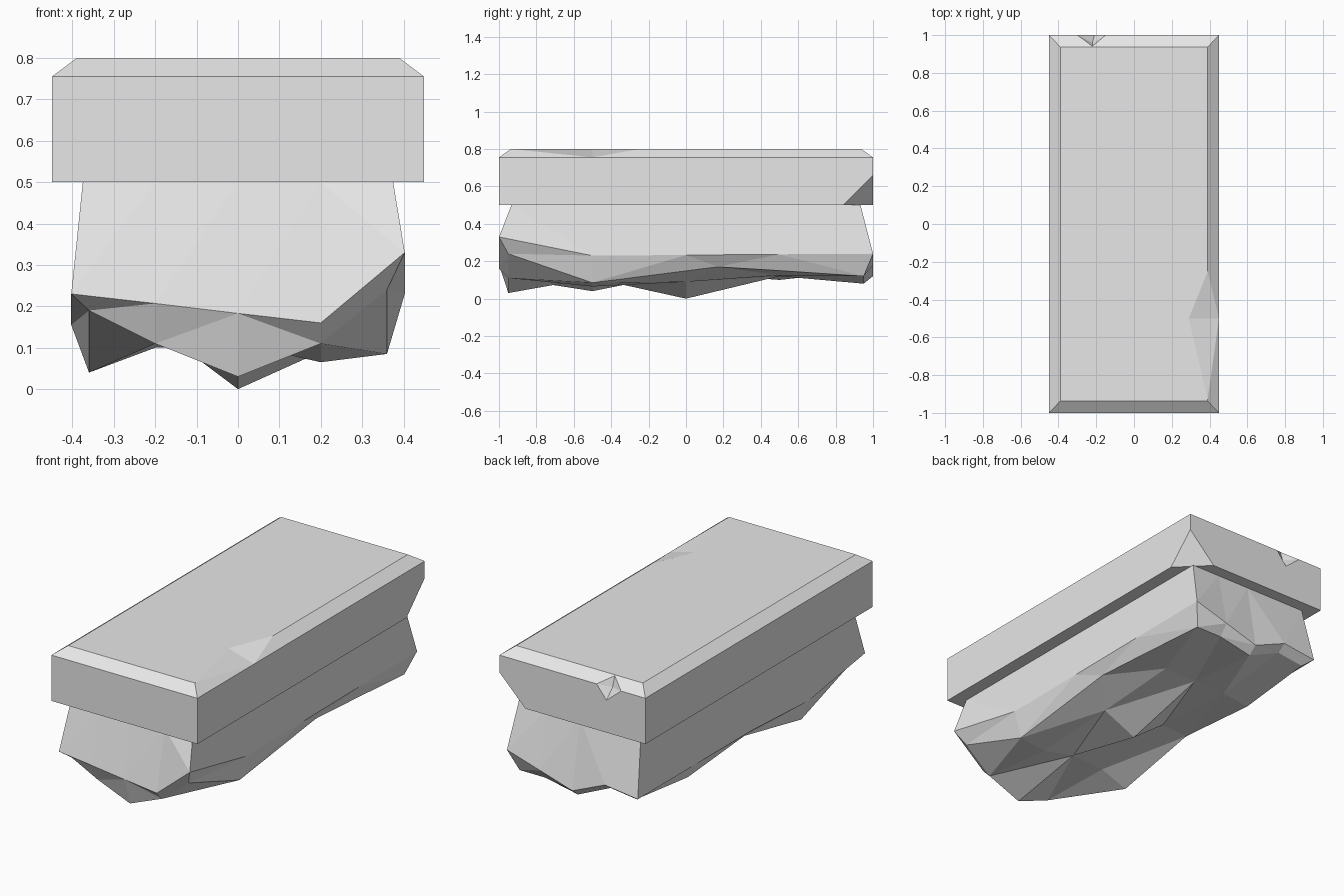
import bpy
import bmesh

cube = bpy.data.objects.get("Cube")
if cube:
    bpy.data.objects.remove(cube, do_unlink=True)

# Single stone colour
stone = bpy.data.materials.new("stone_grey")
stone.use_nodes = True
stone.diffuse_color = (0.8, 0.8, 0.8, 1)
stone.node_tree.nodes["Principled BSDF"].inputs["Base Color"].default_value = (0.8, 0.8, 0.8, 1)


def finish(bm, name):
    bmesh.ops.recalc_face_normals(bm, faces=bm.faces[:])
    mesh = bpy.data.meshes.new(name)
    bm.to_mesh(mesh)
    bm.free()
    mesh.materials.append(stone)
    obj = bpy.data.objects.new(name, mesh)
    bpy.context.collection.objects.link(obj)
    return obj


def hull(name, points):
    bm = bmesh.new()
    for p in points:
        bm.verts.new(p)
    bmesh.ops.convex_hull(bm, input=bm.verts[:])
    bmesh.ops.dissolve_limit(bm, angle_limit=0.01, verts=bm.verts[:], edges=bm.edges[:])
    return finish(bm, name)


def chip(target, points):
    cutter = hull("chip_cutter", points)
    cutter.hide_render = True
    mod = target.modifiers.new("chip", "BOOLEAN")
    mod.operation = "DIFFERENCE"
    mod.solver = "EXACT"
    mod.object = cutter
    bpy.context.view_layer.objects.active = target
    bpy.ops.object.modifier_apply(modifier=mod.name)
    bpy.data.objects.remove(cutter, do_unlink=True)


# Slab with chamfered top edge and one broken lower corner
points = [(0.45, 0.84, 0.5), (0.45, 1, 0.66), (0.29, 1, 0.5)]
for sx in (-1, 1):
    for sy in (-1, 1):
        points += [(sx * 0.45, sy, 0.755), (sx * 0.39, sy * 0.937, 0.8)]
        if (sx, sy) != (1, 1):
            points.append((sx * 0.45, sy, 0.5))
slab = hull("slab", points)

# Chips knocked out of the top edge
chip(slab, [(0.39, -0.25, 0.8), (0.39, -0.93, 0.8), (0.29, -0.5, 0.8),
            (0.45, -0.5, 0.755), (0.5, -0.5, 0.9)])
chip(slab, [(-0.15, 1, 0.755), (-0.3, 1, 0.755), (-0.22, 0.94, 0.8),
            (-0.21, 1, 0.68), (-0.22, 0.96, 0.74), (-0.22, 1.1, 0.85)])

# Rough rock below: underside heights by row, front to back
xs = (-0.36, -0.2, 0, 0.2, 0.36)
ys = (-0.95, -0.5, 0, 0.5, 0.95)
under = ((0.19, 0.11, 0.03, 0.11, 0.24),
         (0.04, 0.10, 0.11, 0.065, 0.085),
         (0.14, 0.15, 0.0, 0.09, 0.17),
         (0.10, 0.12, 0.12, 0.125, 0.15),
         (0.15, 0.17, 0.08, 0.12, 0.12))
# Heights of the widest edge, one list per side
front = (0.23, 0.207, 0.183, 0.16, 0.33)
right = (0.33, 0.23, 0.233, 0.237, 0.24)
back = (0.18, 0.205, 0.12, 0.18, 0.24)
left = (0.23, 0.155, 0.18, 0.18, 0.18)

# Walk round the border of the grid
border = ([(i, 0) for i in range(4)] + [(4, j) for j in range(4)]
          + [(i, 4) for i in range(4, 0, -1)] + [(0, j) for j in range(4, 0, -1)])


def edge_height(i, j):
    if j == 0:
        return front[i]
    if j == 4:
        return back[i]
    return right[j] if i == 4 else left[j]


def stretch(values, k, end):
    return end * (k - 2) / 2 if k in (0, 4) else values[k]


bm = bmesh.new()
base = {(i, j): bm.verts.new((xs[i], ys[j], under[j][i]))
        for i in range(5) for j in range(5)}
base[4, 2].co.y = 0.17
for i in range(4):
    for j in range(4):
        bm.faces.new((base[i, j], base[i, j + 1], base[i + 1, j + 1], base[i + 1, j]))

# Widest edge and the top rim tucked under the slab
wide = [bm.verts.new((stretch(xs, i, 0.403), stretch(ys, j, 1), edge_height(i, j)))
        for i, j in border]
rim = [bm.verts.new((stretch(xs, i, 0.375), stretch(ys, j, 0.933), 0.5))
       for i, j in border]
low = [base[k] for k in border]
for a, b in ((low, wide), (wide, rim)):
    for k in range(16):
        n = (k + 1) % 16
        bm.faces.new((a[k], a[n], b[n], b[k]))
bm.faces.new(rim)
bmesh.ops.triangulate(bm, faces=[f for f in bm.faces if len(f.verts) == 4],
                      quad_method="BEAUTY")
finish(bm, "rock_base")
